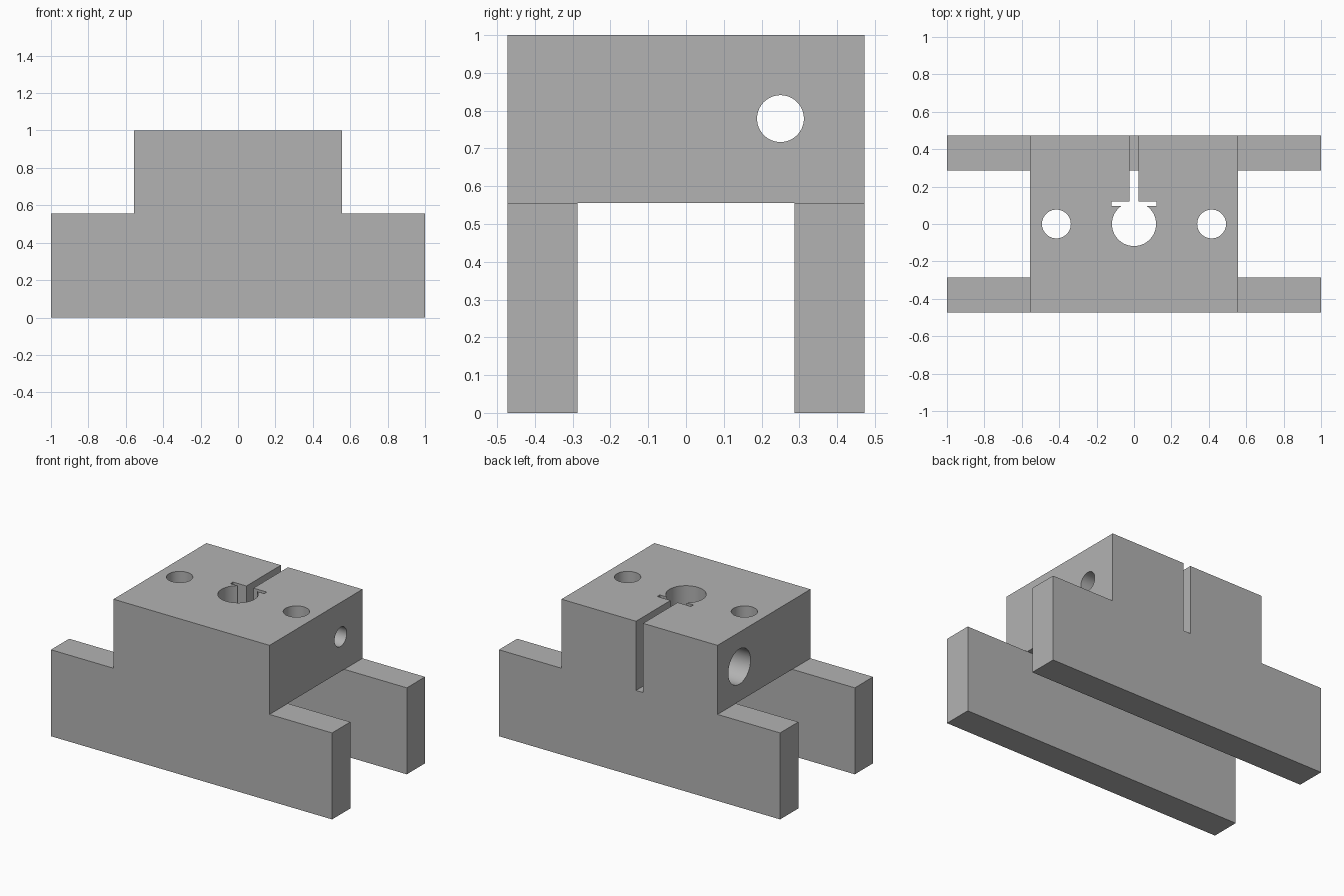
import bpy
import bmesh
from math import pi, radians
from mathutils import Matrix, Vector

if "Cube" in bpy.data.objects:
    bpy.data.objects.remove(bpy.data.objects["Cube"])

LEDGE = 0.556      # height of the rail tops and the channel ceiling
DEPTH = 0.472      # half depth
BLOCK = 0.555      # half width of the upper block

grey = bpy.data.materials.new("plain grey")
grey.use_nodes = True
colour = (0.45, 0.45, 0.45, 1)
grey.diffuse_color = colour
grey.node_tree.nodes["Principled BSDF"].inputs["Base Color"].default_value = colour


def add_object(name, bm):
    bmesh.ops.recalc_face_normals(bm, faces=bm.faces)
    mesh = bpy.data.meshes.new(name)
    bm.to_mesh(mesh)
    bm.free()
    mesh.materials.append(grey)
    obj = bpy.data.objects.new(name, mesh)
    bpy.context.collection.objects.link(obj)
    return obj


def box(name, low, high):
    low, high = Vector(low), Vector(high)
    bm = bmesh.new()
    bmesh.ops.create_cube(bm, size=1, matrix=Matrix.Translation((low + high) / 2)
                          @ Matrix.Diagonal((*(high - low), 1)))
    return add_object(name, bm)


def cylinder(name, radius, length, centre, along_x=False):
    turn = Matrix.Rotation(pi / 2 if along_x else 0, 4, "Y")
    bm = bmesh.new()
    bmesh.ops.create_cone(bm, cap_ends=True, segments=64, radius1=radius,
                          radius2=radius, depth=length,
                          matrix=Matrix.Translation(centre) @ turn)
    return add_object(name, bm)


# Stepped body, extruded from its front outline
half = [(1, 0), (1, LEDGE), (BLOCK, LEDGE), (BLOCK, 1)]
outline = half + [(-x, z) for x, z in reversed(half)]
bm = bmesh.new()
face = bm.faces.new([bm.verts.new((x, -DEPTH, z)) for x, z in outline])
extruded = bmesh.ops.extrude_face_region(bm, geom=[face])["geom"]
bmesh.ops.translate(bm, vec=(0, 2 * DEPTH, 0),
                    verts=[v for v in extruded if isinstance(v, bmesh.types.BMVert)])
body = add_object("clamp_body", bm)

# Channel between the rails, keyhole clamp slot, and bores
cutters = [
    box("channel_cutter", (-1.2, -0.287, -0.2), (1.2, 0.287, LEDGE)),
    cylinder("centre_bore_cutter", 0.118, 1, (0, 0, 0.8)),
    box("relief_cutter", (-0.12, 0.095, 0.4), (0.12, 0.121, 1.2)),
    box("clamp_slot_cutter", (-0.025, 0.11, LEDGE - 0.001), (0.025, 0.6, 1.2)),
    cylinder("screw_bore_cutter", 0.062, 2, (0, 0.25, 0.779), True),
    cylinder("screw_clearance_cutter", 0.113, 0.8, (-0.4, 0.25, 0.779), True),
]
for side in (-1, 1):
    cutters.append(cylinder("mounting_hole_cutter", 0.077, 1, (side * 0.415, 0, 0.8)))

bpy.ops.object.select_all(action="DESELECT")
bpy.context.view_layer.objects.active = body
body.select_set(True)
for cutter in cutters:
    cutter.hide_render = True
    cut = body.modifiers.new(cutter.name, "BOOLEAN")
    cut.operation = "DIFFERENCE"
    cut.solver = "EXACT"
    cut.object = cutter
    bpy.ops.object.modifier_apply(modifier=cut.name)
    bpy.data.objects.remove(cutter)

bpy.ops.object.shade_smooth_by_angle(angle=radians(30))
